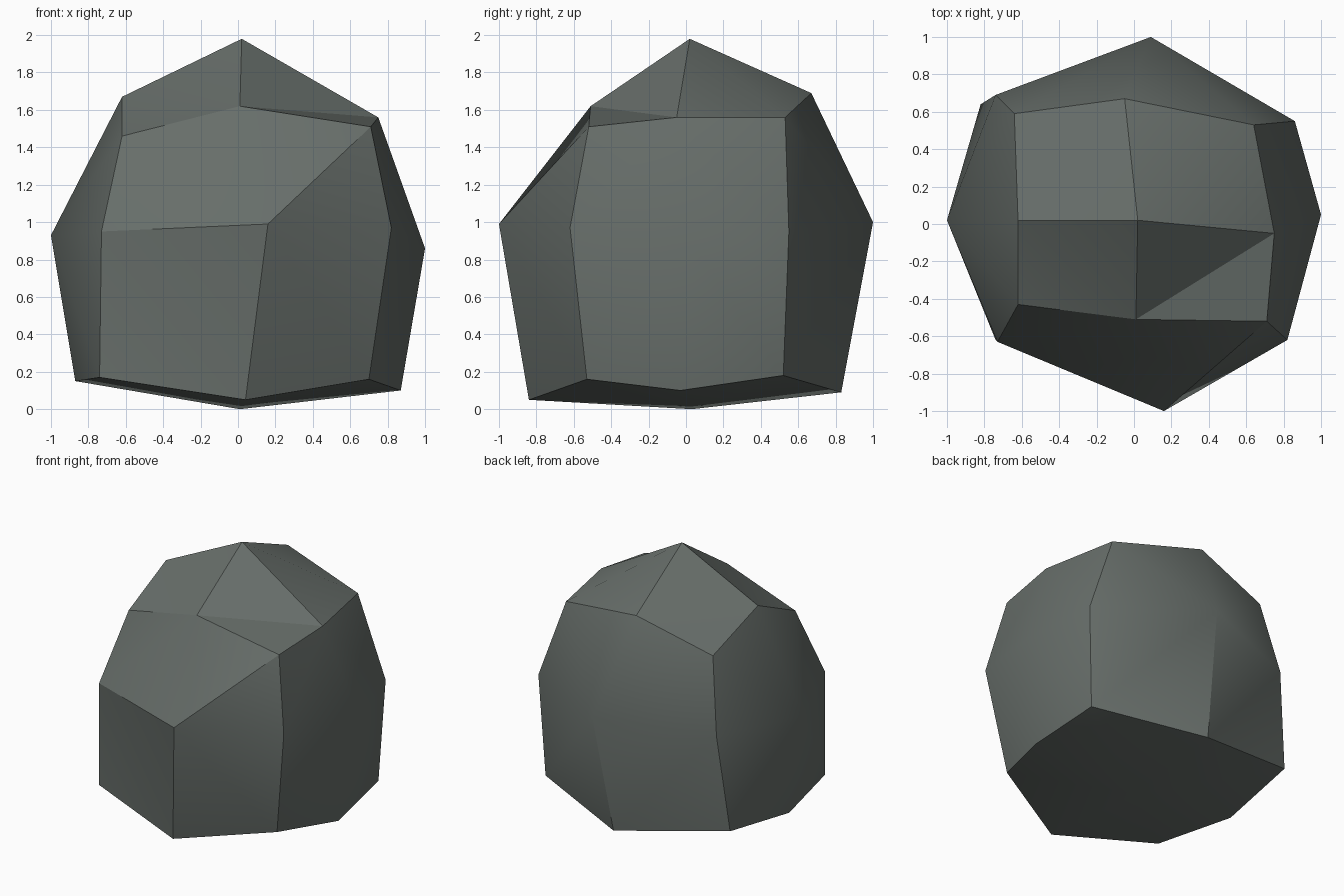
import bpy, bmesh, math
from mathutils import Vector

if "Cube" in bpy.data.objects:
    bpy.data.objects.remove(bpy.data.objects["Cube"])

# Corner, edge-middle and face-middle points of a once-divided block,
# three layers (bottom, middle, top), each as rows front to back, left to right
layers = [
    [(-.74, -.62, .17), (.04, -.84, .05), (.70, -.53, .16),
     (-.87, .00, .15), (.01, .03, .00), (.87, -.03, .10),
     (-.82, .64, .24), (.03, .83, .09), (.82, .52, .18)],
    [(-.73, -.63, .95), (.16, -1.0, .99), (.82, -.62, .97),
     (-1.0, .02, .93), None, (1.0, .05, .86),
     (-.74, .69, .96), (.09, 1.0, 1.0), (.86, .55, .95)],
    [(-.62, -.43, 1.46), (.01, -.51, 1.62), (.71, -.52, 1.51),
     (-.62, .02, 1.67), (.02, .02, 1.98), (.75, -.05, 1.56),
     (-.64, .59, 1.51), (-.05, .67, 1.69), (.64, .53, 1.56)],
]

# Divided cube pulled into a boulder
bm = bmesh.new()
bmesh.ops.create_cube(bm, size=2)
bmesh.ops.subdivide_edges(bm, edges=bm.edges[:], cuts=1, use_grid_fill=True)
for v in bm.verts:
    i, j, k = (round(c) + 1 for c in v.co)
    v.co = Vector(layers[k][j * 3 + i])
bmesh.ops.triangulate(bm, faces=bm.faces[:], quad_method='SHORT_EDGE')
bmesh.ops.recalc_face_normals(bm, faces=bm.faces[:])

mesh = bpy.data.meshes.new("boulder")
bm.to_mesh(mesh)
bm.free()
rock = bpy.data.objects.new("boulder", mesh)
bpy.context.collection.objects.link(rock)

# Grey stone
stone = bpy.data.materials.new("grey_stone")
stone.diffuse_color = (.135, .155, .143, 1)
stone.use_nodes = True
stone.node_tree.nodes["Principled BSDF"].inputs["Base Color"].default_value = stone.diffuse_color
mesh.materials.append(stone)

# Soft shading across shallow edges
bpy.context.view_layer.objects.active = rock
rock.select_set(True)
bpy.ops.object.shade_smooth_by_angle(angle=math.radians(30))
